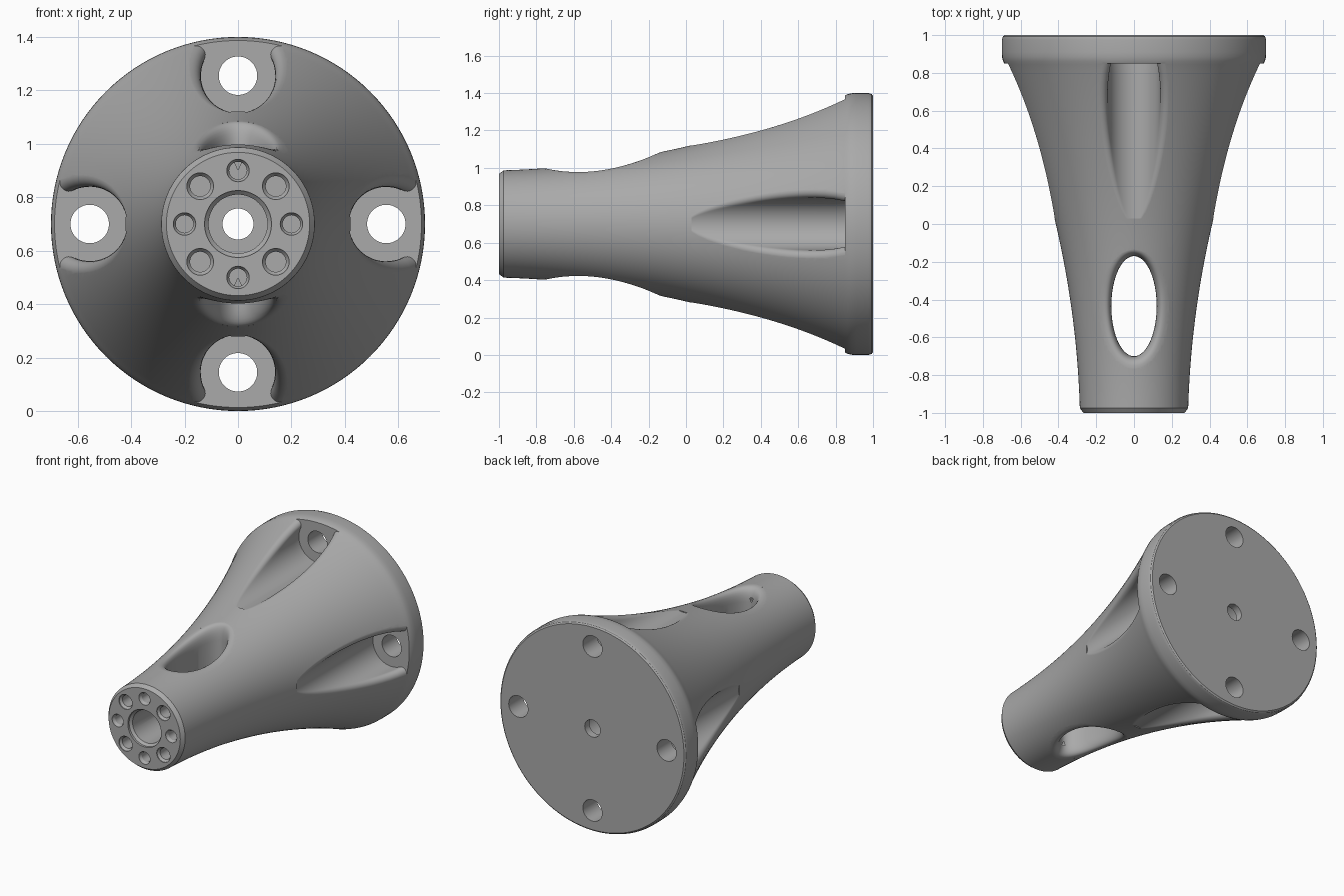
import bpy, bmesh
from math import sin, cos, pi, sqrt, atan2, radians
from mathutils import Matrix

if "Cube" in bpy.data.objects:
    bpy.data.objects.remove(bpy.data.objects["Cube"])

AXIS_Z = 0.7                      # height of the long axis
PITCH, GROOVE_R, FILLET = 0.555, 0.14, 0.035

grey = bpy.data.materials.new("plain_grey")
grey.use_nodes = True
colour = (0.4, 0.4, 0.4, 1)
grey.diffuse_color = colour
grey.node_tree.nodes["Principled BSDF"].inputs["Base Color"].default_value = colour


def body_radius(y):
    u = y + 0.97
    return 0.287 + 0.03 * u + 0.104 * u * u


def loft(name, rings, turn=0):
    """Skin a stack of closed rings and cap both ends; coordinates are relative to the axis."""
    bm = bmesh.new()
    stack = [[bm.verts.new(p) for p in ring] for ring in rings]
    for a, b in zip(stack, stack[1:]):
        for i in range(len(a)):
            j = (i + 1) % len(a)
            bm.faces.new((a[i], a[j], b[j], b[i]))
    bm.faces.new(stack[0])
    bm.faces.new(stack[-1])
    bmesh.ops.recalc_face_normals(bm, faces=bm.faces)
    bm.transform(Matrix.Translation((0, 0, AXIS_Z)) @ Matrix.Rotation(turn, 4, 'Y'))
    mesh = bpy.data.meshes.new(name)
    bm.to_mesh(mesh)
    bm.free()
    mesh.materials.append(grey)
    obj = bpy.data.objects.new(name, mesh)
    bpy.context.collection.objects.link(obj)
    return obj


def lathe(name, profile, x=0, z=0, sides=48):
    turns = [2 * pi * i / sides for i in range(sides)]
    return loft(name, [[(x + r * cos(t), y, z + r * sin(t)) for t in turns] for y, r in profile])


def groove_section(y):
    """Round channel whose edges roll over smoothly into the body."""
    R = body_radius(y)
    d1, d2 = R - FILLET, GROOVE_R + FILLET
    fz = (d1 * d1 - d2 * d2 + PITCH * PITCH) / (2 * PITCH)
    fx = sqrt(max(d1 * d1 - fz * fz, 1e-8))
    half = [(fx * R / d1 * 1.15, fz * R / d1 * 1.15)]
    a0, a1 = atan2(fz, fx), atan2(PITCH - fz, -fx)
    if a1 < a0:
        a1 += 2 * pi
    for i in range(9):
        a = a0 + (a1 - a0) * i / 8
        half.append((fx + FILLET * cos(a), fz + FILLET * sin(a)))
    start = atan2(fz - PITCH, fx)
    for i in range(1, 13):
        a = start + (-pi / 2 - start) * i / 12
        half.append((GROOVE_R * cos(a), PITCH + GROOVE_R * sin(a)))
    mirrored = [(-x, z) for x, z in reversed(half[:-1])]
    return [(x, y, z) for x, z in half + mirrored]


def window_cutter():
    """Oval opening through the neck with a rolled rim that follows the body."""
    n, steps = 72, 8
    rings = [[] for _ in range(steps + 2)]
    for i in range(n):
        t = 2 * pi * i / n
        xi, yi = 0.12 * cos(t), -0.435 + 0.265 * sin(t)
        xo, yo = 0.185 * cos(t), -0.45 + 0.315 * sin(t)
        R = body_radius(yo)
        slope = 0.03 + 0.208 * (yo + 0.97)
        h = sqrt(R * R - xo * xo)
        mid = h + (-xo / h) * (xi - xo) + (R * slope / h) * (yi - yo)
        low = mid - 0.1
        for k in range(steps + 1):
            s = k / steps
            p, q, r = (1 - s) ** 2, 2 * s * (1 - s), s * s
            rings[k].append(((p + q) * xi + r * xo, (p + q) * yi + r * yo, p * low + q * mid + r * h))
        rings[-1].append((xo, yo, 0.6))
    lower = [[(x, y, -z) for x, y, z in ring] for ring in reversed(rings)]
    return loft("window_cutter", lower + rings)


# Flared body with chamfered nose and mounting flange
flare = [-0.975 + 1.82 * i / 44 for i in range(45)]
profile = [(-1, 0.268)] + [(y, body_radius(y)) for y in flare]
profile += [(0.862, 0.693), (0.885, 0.699), (0.91, 0.7), (0.975, 0.7), (0.993, 0.694), (1, 0.685)]
body = lathe("flared_pedestal", profile, sides=128)

# Window, stepped bore and its back outlet
cutters = [
    window_cutter(),
    lathe("bore_cutter", [(-1.05, 0.125), (-0.985, 0.125), (-0.97, 0.11), (0.95, 0.11)], sides=64),
    lathe("outlet_cutter", [(0.9, 0.058), (1.1, 0.058)]),
]

# Four tapering grooves ending in bolt seats on the flange
for i in range(4):
    a = i * pi / 2
    ys = [0.03 + 0.82 * (k / 24) ** 1.6 for k in range(25)]
    cutters.append(loft("groove_cutter", [groove_section(y) for y in ys], a))
    cutters.append(lathe("flange_hole_cutter", [(0.8, 0.072), (1.1, 0.072)],
                         PITCH * cos(a), PITCH * sin(a)))

# Ring of eight countersunk holes in the nose
for i in range(8):
    a = i * pi / 4
    rim, hole = (0.05, 0.038) if i % 2 else (0.042, 0.033)
    cutters.append(lathe("nose_hole_cutter",
                         [(-1.05, rim), (-0.995, rim), (-0.98, hole), (-0.7, hole)],
                         0.2 * cos(a), 0.2 * sin(a), 32))

bpy.context.view_layer.objects.active = body
body.select_set(True)
for cutter in cutters:
    cut = body.modifiers.new("cut", 'BOOLEAN')
    cut.operation, cut.solver, cut.object = 'DIFFERENCE', 'EXACT', cutter
    bpy.ops.object.modifier_apply(modifier=cut.name)
    bpy.data.objects.remove(cutter)

bpy.ops.object.shade_smooth_by_angle(angle=radians(28))
weighted = body.modifiers.new("even_shading", 'WEIGHTED_NORMAL')
weighted.keep_sharp = True
